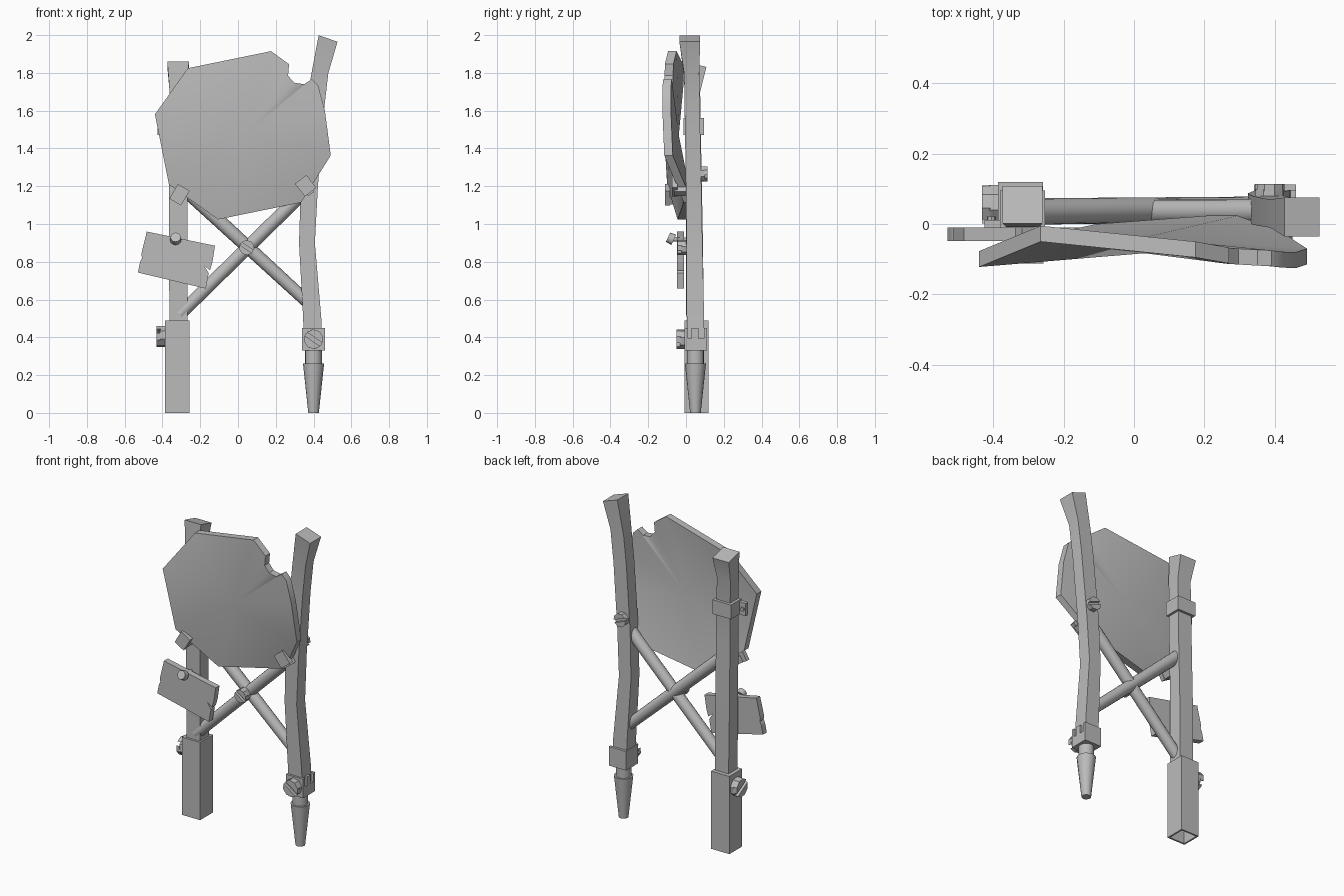
import bpy, bmesh, math
from mathutils import Vector, Matrix

if "Cube" in bpy.data.objects:
    bpy.data.objects.remove(bpy.data.objects["Cube"])

GREY = (0.5, 0.5, 0.5, 1)
mat = bpy.data.materials.new("plain grey")
mat.use_nodes = True
mat.diffuse_color = GREY
mat.node_tree.nodes["Principled BSDF"].inputs["Base Color"].default_value = GREY


def finish(name, bm, smooth=None):
    bmesh.ops.recalc_face_normals(bm, faces=bm.faces)
    me = bpy.data.meshes.new(name)
    bm.to_mesh(me)
    bm.free()
    me.materials.append(mat)
    ob = bpy.data.objects.new(name, me)
    bpy.context.collection.objects.link(ob)
    if smooth:
        bpy.ops.object.select_all(action='DESELECT')
        ob.select_set(True)
        bpy.context.view_layer.objects.active = ob
        bpy.ops.object.shade_smooth_by_angle(angle=math.radians(smooth))
    return ob


def bridge(bm, a, b):
    for i in range(len(a)):
        j = (i + 1) % len(a)
        bm.faces.new((a[i], a[j], b[j], b[i]))


def box(name, lo, hi, turn=0):
    # Box between two corners, turned about the front-back axis
    lo, hi = Vector(lo), Vector(hi)
    m = Matrix.Translation((lo + hi) / 2) @ Matrix.Rotation(math.radians(turn), 4, 'Y')
    bm = bmesh.new()
    bmesh.ops.create_cube(bm, size=1, matrix=m @ Matrix.Diagonal((*(hi - lo), 1)))
    return finish(name, bm)


def rod(name, a, b, r1, r2, sides=16, smooth=40):
    a, b = Vector(a), Vector(b)
    d = b - a
    m = Matrix.Translation((a + b) / 2) @ d.to_track_quat('Z', 'Y').to_matrix().to_4x4()
    bm = bmesh.new()
    bmesh.ops.create_cone(bm, cap_ends=True, segments=sides, radius1=r1, radius2=r2,
                          depth=d.length, matrix=m)
    return finish(name, bm, smooth)


def prism(name, pts, y0, y1):
    bm = bmesh.new()
    a, b = ([bm.verts.new((x, y, z)) for x, z in pts] for y in (y0, y1))
    bridge(bm, a, b)
    bm.faces.new(a)
    bm.faces.new(b)
    return finish(name, bm)


def post(name, sections):
    # Square post lofted through (x, y, z, half width, half depth, side tilt, back tilt)
    bm = bmesh.new()
    rings = []
    for x, y, z, w, d, tx, ty in sections:
        rings.append([bm.verts.new((x + sx * w, y + sy * d, z + sx * tx + sy * ty))
                      for sx, sy in ((-1, -1), (1, -1), (1, 1), (-1, 1))])
    for a, b in zip(rings, rings[1:]):
        bridge(bm, a, b)
    bm.faces.new(rings[0])
    bm.faces.new(rings[-1])
    return finish(name, bm, 25)


def slotted_bolt(name, pos, axis, r, height, turn):
    # Hexagonal washer carrying two half heads with a slot between them
    pos, axis = Vector(pos), Vector(axis)
    m = Matrix.Translation(pos) @ axis.to_track_quat('Z', 'Y').to_matrix().to_4x4()
    m = m @ Matrix.Rotation(math.radians(turn), 4, 'Z')
    bm = bmesh.new()
    bmesh.ops.create_cone(bm, cap_ends=True, segments=8, radius1=r, radius2=r,
                          depth=height * 0.6,
                          matrix=m @ Matrix.Translation((0, 0, height * 0.3)))
    for side in (0, math.pi):
        half = [(r * math.cos(side + t), r * math.sin(side + t))
                for t in (math.radians(k) for k in (12, 50, 90, 130, 168))]
        a, b = ([bm.verts.new(m @ Vector((x, y, h))) for x, y in half]
                for h in (height * 0.5, height))
        bridge(bm, a, b)
        bm.faces.new(a)
        bm.faces.new(b)
    return finish(name, bm)


# Posts
post("right_post", [
    (-0.315, 0.05, 0.40, 0.047, 0.045, 0, 0),
    (-0.317, 0.047, 0.9, 0.049, 0.043, 0, 0),
    (-0.315, 0.04, 1.3, 0.049, 0.042, 0, 0),
    (-0.315, 0.033, 1.7, 0.047, 0.042, 0, 0),
    (-0.317, 0.055, 1.845, 0.057, 0.053, 0, -0.014)])
post("left_post", [
    (0.397, 0.052, 0.34, 0.048, 0.046, 0, 0),
    (0.393, 0.05, 0.5, 0.048, 0.046, 0, 0),
    (0.365, 0.045, 0.9, 0.042, 0.042, 0, 0),
    (0.378, 0.04, 1.2, 0.045, 0.041, 0, 0),
    (0.41, 0.033, 1.6, 0.045, 0.04, 0, 0),
    (0.432, 0.03, 1.79, 0.046, 0.04, 0.008, 0),
    (0.477, 0.02, 1.982, 0.05, 0.055, -0.017, 0)])

# Hollow square sleeve on the right foot
bm = bmesh.new()
bmesh.ops.create_cube(bm, size=1, matrix=Matrix.Translation((-0.322, 0.055, 0.245))
                      @ Matrix.Diagonal((0.128, 0.128, 0.49, 1)))
bm.faces.ensure_lookup_table()
base = min(bm.faces, key=lambda f: f.calc_center_median().z)
bmesh.ops.inset_individual(bm, faces=[base], thickness=0.015)
bmesh.ops.translate(bm, verts=base.verts, vec=(0, 0, 0.0))
inner = bmesh.ops.extrude_discrete_faces(bm, faces=[base])["faces"][0]
bmesh.ops.translate(bm, verts=inner.verts, vec=(0, 0, 0.4))
finish("right_foot_sleeve", bm)
slotted_bolt("sleeve_bolt", (-0.384, 0.055, 0.405), (-1, 0, 0), 0.057, 0.047, 30)

# Left foot: collar, neck and tapered peg
box("left_foot_collar", (0.34, -0.008, 0.33), (0.46, 0.112, 0.395))
box("collar_inner_wall", (0.34, -0.008, 0.39), (0.352, 0.112, 0.45))
box("collar_front_wall", (0.34, -0.008, 0.39), (0.46, 0.01, 0.45))
box("collar_back_wall", (0.34, 0.095, 0.39), (0.46, 0.112, 0.45))
box("collar_side_tab", (0.445, 0.03, 0.39), (0.46, 0.065, 0.45))
slotted_bolt("collar_bolt", (0.40, -0.005, 0.39), (0, -1, 0), 0.052, 0.045, -35)
rod("left_foot_neck", (0.4, 0.05, 0.25), (0.4, 0.05, 0.34), 0.045, 0.045)
rod("left_foot_peg", (0.4, 0.05, 0), (0.4, 0.05, 0.262), 0.028, 0.056)

# Crossed braces and their joining bolt
rod("rising_brace", (-0.31, 0.035, 0.52), (0.37, 0.035, 1.19), 0.034, 0.036)
rod("falling_brace", (-0.31, 0.035, 1.21), (0.37, 0.045, 0.585), 0.038, 0.033)
slotted_bolt("brace_bolt", (0.046, 0.005, 0.875), (0, -1, 0), 0.04, 0.05, -35)

# Large warped board with a bite out of its upper edge: (x, front y, z)
rim = [(-0.265, -0.05, 1.825), (0.175, -0.095, 1.915), (0.27, -0.112, 1.846),
       (0.265, -0.113, 1.785), (0.297, -0.115, 1.748), (0.35, -0.118, 1.74),
       (0.39, -0.12, 1.767), (0.424, -0.124, 1.735), (0.46, -0.125, 1.6),
       (0.491, -0.115, 1.363), (0.334, -0.012, 1.114), (-0.106, -0.045, 1.024),
       (-0.366, -0.1, 1.21), (-0.44, -0.122, 1.58)]
bm = bmesh.new()
sheets = []
for off in (0, 0.045):
    ring = [bm.verts.new((x, y + off, z)) for x, y, z in rim]
    hub = bm.verts.new((0.03, -0.083 + off, 1.47))
    for i, v in enumerate(ring):
        bm.faces.new((v, ring[(i + 1) % len(ring)], hub))
    sheets.append(ring)
bridge(bm, *sheets)
finish("large_board", bm, 35)

# Clips gripping the board's lower corners
box("right_clip_plate", (-0.346, -0.112, 1.11), (-0.274, -0.085, 1.2), 30)
box("right_clip_arm", (-0.33, -0.095, 1.11), (-0.29, 0.02, 1.15), 30)
box("left_clip_plate", (0.32, -0.075, 1.16), (0.396, -0.045, 1.245), -38)
box("left_clip_arm", (0.355, -0.06, 1.155), (0.395, 0.02, 1.195), -38)

# Strap round the right post, and bolt behind the left post
box("post_strap", (-0.38, -0.012, 1.47), (-0.252, 0.095, 1.56))
box("strap_tab", (-0.425, -0.012, 1.47), (-0.37, 0.012, 1.55))
rod("strap_rivet", (-0.405, 0.0, 1.51), (-0.405, 0.022, 1.51), 0.013, 0.013, 8)
slotted_bolt("left_post_back_bolt", (0.385, 0.075, 1.265), (0, 1, 0), 0.042, 0.038, 20)

# Small tilted sign with split edges and its pin
prism("small_sign", [(-0.483, 0.96), (-0.122, 0.885), (-0.135, 0.80), (-0.148, 0.755),
                     (-0.18, 0.78), (-0.155, 0.74), (-0.17, 0.658), (-0.53, 0.743),
                     (-0.518, 0.80), (-0.508, 0.82), (-0.512, 0.84)], -0.048, -0.01)
rod("sign_pin", (-0.33, 0.01, 0.915), (-0.33, -0.075, 0.92), 0.012, 0.012, 10)
rod("sign_pin_head", (-0.33, -0.065, 0.916), (-0.33, -0.095, 0.93), 0.03, 0.027, 12)
